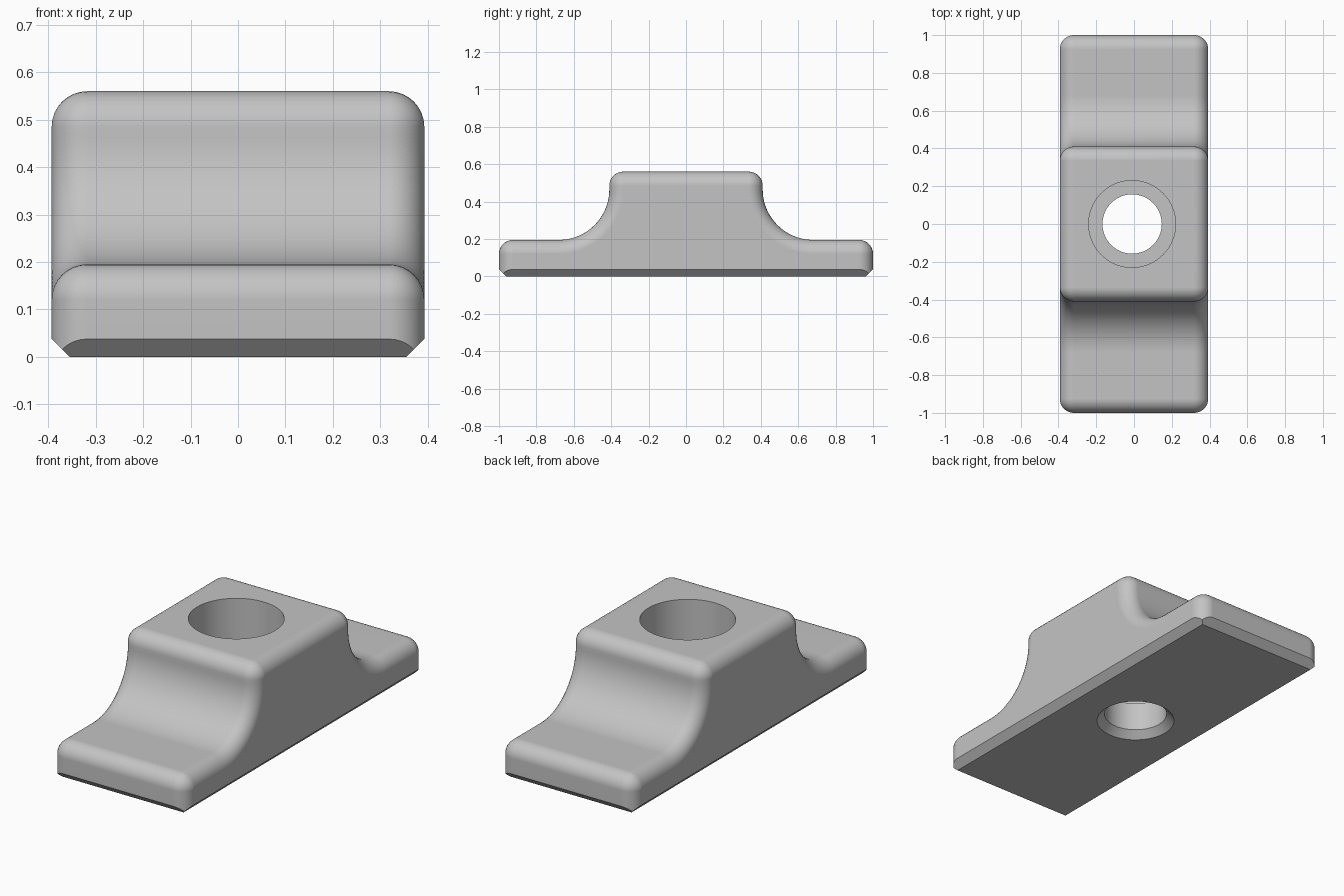
import bpy, bmesh, math
from mathutils import Vector

if "Cube" in bpy.data.objects:
    bpy.data.objects.remove(bpy.data.objects["Cube"])

W, L = 0.393, 1.0            # half width, half length
FOOT, TOP, HUMP = 0.195, 0.56, 0.41
R, FIL, CH = 0.27, 0.075, 0.0375   # cove radius, edge fillet, bottom chamfer
HOLE_X = -0.01

grey = bpy.data.materials.new("grey metal")
grey.diffuse_color = (0.55, 0.55, 0.55, 1)
grey.use_nodes = True
grey.node_tree.nodes["Principled BSDF"].inputs["Base Color"].default_value = grey.diffuse_color


def arc(cy, cz, r, a0, a1, n):
    return [(cy + r * math.cos(math.radians(a0 + (a1 - a0) * i / n)),
             cz + r * math.sin(math.radians(a0 + (a1 - a0) * i / n))) for i in range(n + 1)]


def section(d):
    """Side outline moved inward by d, bottom left at z = 0."""
    r = FIL - d
    half = [(L - d, 0.0)]
    half += arc(L - FIL, FOOT - FIL, r, 0, 90, 8)               # foot end
    half += arc(HUMP + R, FOOT + R, R + d, 270, 180, 20)        # cove
    half += arc(HUMP - FIL, TOP - FIL, r, 0, 90, 8)             # hump shoulder
    return half + [(-y, z) for y, z in reversed(half)]


# Clamp body: outline lofted across the width with rounded rims
rims = [math.pi / 2 * i / 8 for i in range(9)]
stations = [(W - FIL + FIL * math.sin(a), FIL * (1 - math.cos(a))) for a in rims]
stations = [(-x, d) for x, d in reversed(stations)] + stations
bm = bmesh.new()
rings = [[bm.verts.new((x, y, z)) for y, z in section(d)] for x, d in stations]
n = len(rings[0])
for a, b in zip(rings, rings[1:]):
    for i in range(n):
        j = (i + 1) % n
        bm.faces.new((a[i], a[j], b[j], b[i]))
bm.faces.new(rings[0])
bm.faces.new(rings[-1])
bmesh.ops.remove_doubles(bm, verts=bm.verts[:], dist=1e-5)

# Straight chamfers along the four bottom edges
for axis, size in ((Vector((1, 0, 0)), W), (Vector((0, 1, 0)), L)):
    for s in (-1, 1):
        cut = bmesh.ops.bisect_plane(
            bm, geom=bm.verts[:] + bm.edges[:] + bm.faces[:], dist=1e-6,
            plane_co=axis * s * (size - CH),
            plane_no=(axis * s + Vector((0, 0, -1))).normalized(), clear_outer=True)
        edges = [e for e in cut["geom_cut"] if isinstance(e, bmesh.types.BMEdge) and e.is_boundary]
        bmesh.ops.contextual_create(bm, geom=edges)
bmesh.ops.recalc_face_normals(bm, faces=bm.faces[:])
mesh = bpy.data.meshes.new("clamp_body")
bm.to_mesh(mesh)
bm.free()
body = bpy.data.objects.new("clamp_body", mesh)
bpy.context.collection.objects.link(body)
mesh.materials.append(grey)

# Stepped bolt hole: countersunk underside, narrow bore, wide counterbore
steps = [(0.157 + CH + 0.02, -0.02), (0.157, CH), (0.157, 0.19), (0.23, 0.19), (0.23, 0.7)]
SEG = 64
bm = bmesh.new()
rings = [[bm.verts.new((HOLE_X + r * math.cos(2 * math.pi * k / SEG),
                        r * math.sin(2 * math.pi * k / SEG), z)) for k in range(SEG)]
         for r, z in steps]
for a, b in zip(rings, rings[1:]):
    for k in range(SEG):
        j = (k + 1) % SEG
        bm.faces.new((a[k], a[j], b[j], b[k]))
bm.faces.new(rings[0])
bm.faces.new(rings[-1])
bmesh.ops.recalc_face_normals(bm, faces=bm.faces[:])
cut_mesh = bpy.data.meshes.new("bolt_hole_cutter")
bm.to_mesh(cut_mesh)
bm.free()
cut_mesh.materials.append(grey)
cutter = bpy.data.objects.new("bolt_hole_cutter", cut_mesh)
bpy.context.collection.objects.link(cutter)
cutter.hide_render = True

mod = body.modifiers.new("bolt hole", 'BOOLEAN')
mod.operation, mod.solver, mod.object = 'DIFFERENCE', 'EXACT', cutter
bpy.context.view_layer.objects.active = body
body.select_set(True)
bpy.ops.object.modifier_apply(modifier=mod.name)
bpy.data.objects.remove(cutter)

# Smooth fillets, crisp chamfers and hole rims
bpy.ops.object.shade_smooth_by_angle(angle=math.radians(30))
weighted = body.modifiers.new("weighted normals", 'WEIGHTED_NORMAL')
weighted.keep_sharp = True
